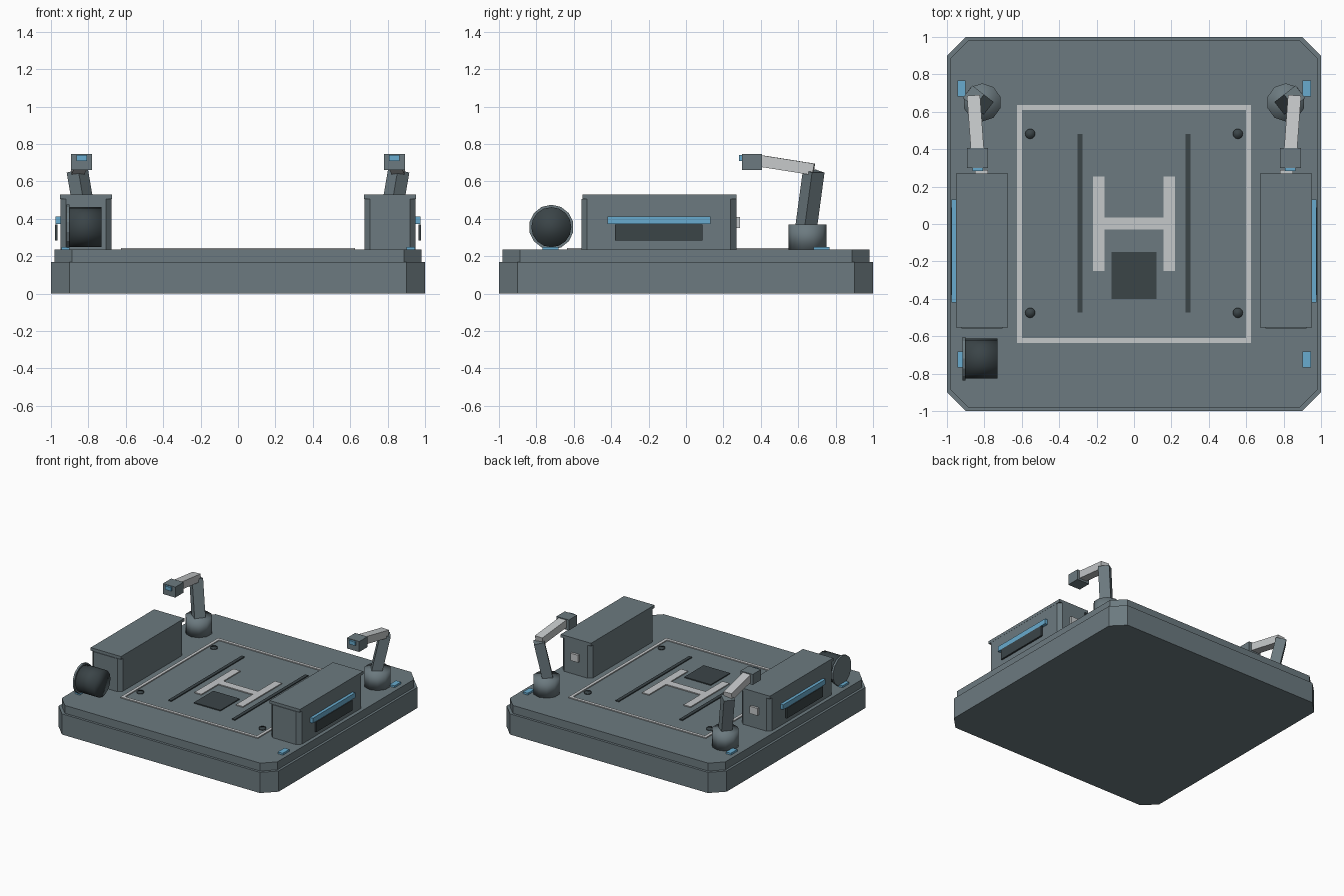
import bpy, bmesh, math
from mathutils import Vector

cube = bpy.data.objects.get("Cube")
if cube:
    bpy.data.objects.remove(cube, do_unlink=True)


def material(name, colour):
    m = bpy.data.materials.new(name)
    m.use_nodes = True
    m.diffuse_color = (*colour, 1)
    m.node_tree.nodes["Principled BSDF"].inputs["Base Color"].default_value = (*colour, 1)
    return m


GREY = material("slate grey", (0.15, 0.195, 0.215))
DARK = material("charcoal", (0.043, 0.058, 0.064))
PALE = material("pale grey", (0.56, 0.58, 0.59))
BLUE = material("light blue", (0.14, 0.41, 0.62))


def finish(name, bm, mat, smooth=False):
    bmesh.ops.recalc_face_normals(bm, faces=bm.faces)
    me = bpy.data.meshes.new(name)
    bm.to_mesh(me)
    bm.free()
    me.materials.append(mat)
    for p in me.polygons:
        p.use_smooth = smooth
    ob = bpy.data.objects.new(name, me)
    bpy.context.collection.objects.link(ob)
    return ob


def box(name, mat, x, y, z):
    """Box from (min, max) ranges."""
    bm = bmesh.new()
    bmesh.ops.create_cube(bm, size=1)
    for v in bm.verts:
        v.co = [(a + b) / 2 + c * (b - a) for (a, b), c in zip((x, y, z), v.co)]
    return finish(name, bm, mat)


def chamfered(name, mat, centre, half, cut, z):
    """Upright block with its four vertical corners cut off."""
    (cx, cy), (hx, hy) = centre, half
    pts = []
    for sx, sy in ((1, 1), (-1, 1), (-1, -1), (1, -1)):
        pair = [(sx * hx, sy * (hy - cut)), (sx * (hx - cut), sy * hy)]
        pts += pair if sx * sy > 0 else pair[::-1]
    bm = bmesh.new()
    face = bm.faces.new([bm.verts.new((cx + px, cy + py, z[0])) for px, py in pts])
    top = bmesh.ops.extrude_face_region(bm, geom=[face])["geom"]
    for v in top:
        if isinstance(v, bmesh.types.BMVert):
            v.co.z = z[1]
    return finish(name, bm, mat)


def cylinder(name, mat, start, end, radius, sides, smooth=True):
    start, end = Vector(start), Vector(end)
    bm = bmesh.new()
    bmesh.ops.create_cone(bm, cap_ends=True, segments=sides, radius1=radius,
                          radius2=radius, depth=(end - start).length)
    ob = finish(name, bm, mat, smooth)
    ob.location = (start + end) / 2
    ob.rotation_euler = (end - start).to_track_quat("Z", "Y").to_euler()
    return ob


def beam(name, mat, start, end, width, height):
    """Square bar running between two points."""
    start, end = Vector(start), Vector(end)
    d = (end - start).length / 2
    ob = box(name, mat, (-width / 2, width / 2), (-height / 2, height / 2), (-d, d))
    ob.location = (start + end) / 2
    ob.rotation_euler = (end - start).to_track_quat("Z", "Y").to_euler()
    return ob


# Platform
DECK = 0.235
chamfered("platform_base", GREY, (0, 0), (1, 1), 0.1, (0, 0.17))
chamfered("platform_deck", GREY, (0, 0), (0.98, 0.98), 0.092, (0.17, DECK))

# Landing markings
MARK = (DECK, DECK + 0.008)
for s, end in ((-1, "front"), (1, "back")):
    edge = sorted((s * 0.61, s * 0.635))
    box(f"border_{end}", PALE, (-0.625, 0.625), edge, MARK)
box("pad_crossbar", PALE, (-0.157, 0.157), (-0.03, 0.035), MARK)
box("pad_hatch", DARK, (-0.12, 0.12), (-0.40, -0.15), MARK)

for s, side in ((-1, "right"), (1, "left")):
    def span(a, b):
        return tuple(sorted((s * a, s * b)))

    box(f"border_{side}", PALE, span(0.6, 0.625), (-0.61, 0.61), MARK)
    box(f"pad_bar_{side}", PALE, span(0.157, 0.22), (-0.25, 0.255), MARK)
    box(f"guide_rail_{side}", DARK, span(0.275, 0.303), (-0.472, 0.48), MARK)
    for y, end in ((-0.475, "front"), (0.482, "back")):
        cylinder(f"stud_{end}_{side}", DARK, (s * 0.555, y, DECK),
                 (s * 0.555, y, DECK + 0.01), 0.027, 12)
    for y, end in ((-0.725, "front"), (0.725, "back")):
        box(f"beacon_{end}_{side}", BLUE, span(0.9, 0.945), (y - 0.043, y + 0.043),
            (DECK, DECK + 0.015))

    # Equipment cabinet
    chamfered(f"cabinet_{side}", GREY, (s * 0.813, -0.145), (0.137, 0.414), 0.03,
              (DECK, 0.506))
    box(f"cabinet_lid_{side}", GREY, span(0.675, 0.951), (-0.554, 0.269), (0.506, 0.53))
    box(f"cabinet_light_{side}", BLUE, span(0.948, 0.975), (-0.42, 0.13), (0.372, 0.413))
    box(f"cabinet_vent_{side}", DARK, span(0.965, 0.979), (-0.38, 0.088), (0.285, 0.37))
    box(f"cabinet_outlet_{side}", PALE, span(0.78, 0.85), (0.26, 0.288), (0.35, 0.41))

    # Jointed arm with a sensor head
    cylinder(f"arm_pedestal_{side}", GREY, (s * 0.812, 0.65, DECK),
             (s * 0.812, 0.65, 0.37), 0.102, 10)
    beam(f"lower_arm_{side}", GREY, (s * 0.798, 0.635, 0.3), (s * 0.859, 0.683, 0.655),
         0.085, 0.08)
    beam(f"upper_arm_{side}", PALE, (s * 0.858, 0.683, 0.664), (s * 0.836, 0.38, 0.712),
         0.07, 0.062)
    box(f"sensor_head_{side}", GREY, span(0.78, 0.892), (0.3, 0.407), (0.66, 0.746))
    box(f"sensor_lens_{side}", BLUE, span(0.808, 0.864), (0.284, 0.3), (0.71, 0.74))

# Cable drum on the front right corner
cylinder("drum_body", DARK, (-0.73, -0.72, 0.355), (-0.9, -0.72, 0.355), 0.107, 16)
cylinder("drum_rim", GREY, (-0.9, -0.72, 0.355), (-0.916, -0.72, 0.355), 0.12, 14, False)
